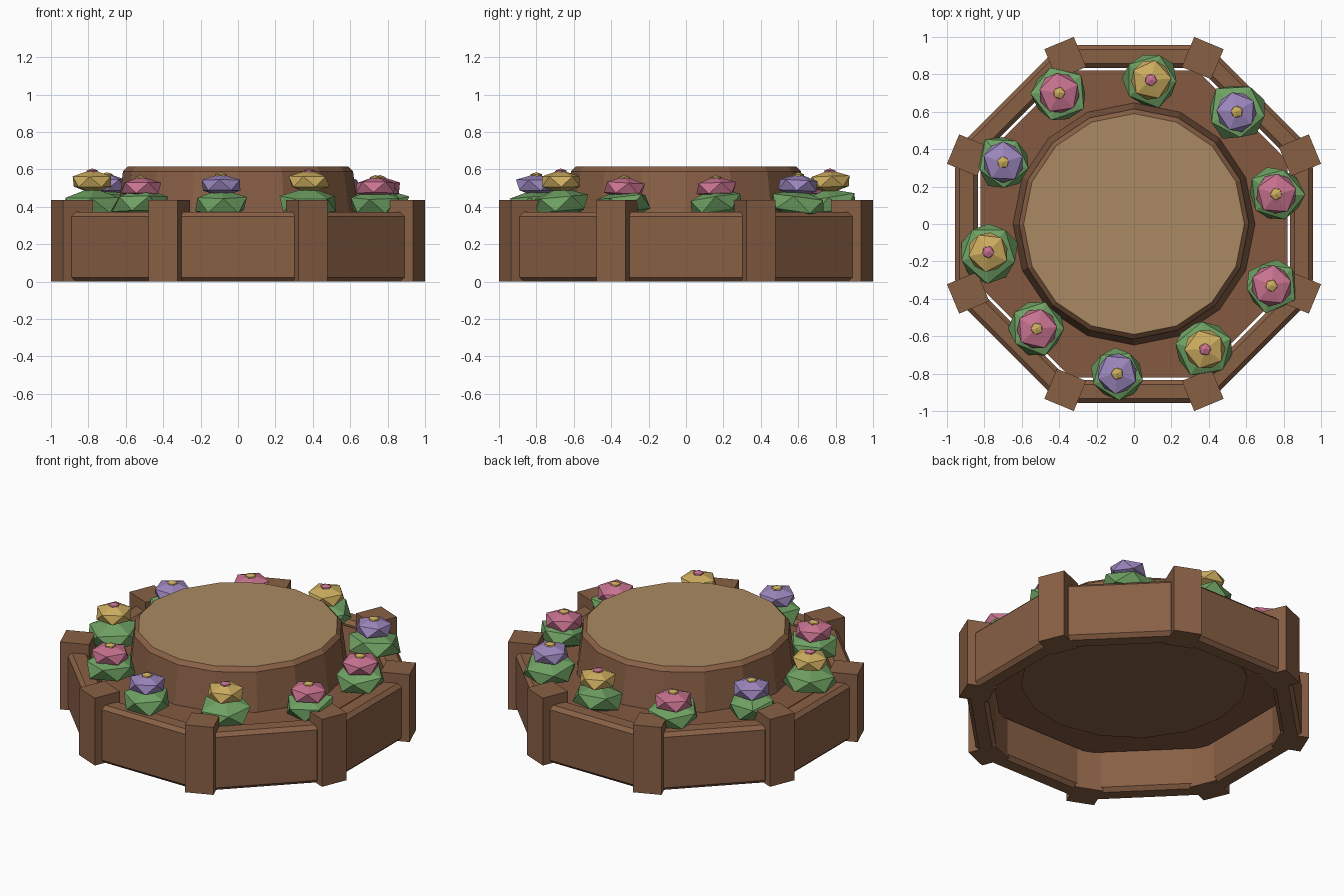
import bpy
import bmesh
import random
from math import pi, cos
from mathutils import Matrix, Vector

random.seed(4)
cube = bpy.data.objects.get("Cube")
if cube:
    bpy.data.objects.remove(cube, do_unlink=True)


def material(name, r, g, b):
    m = bpy.data.materials.new(name)
    m.use_nodes = True
    m.diffuse_color = (r, g, b, 1)
    m.node_tree.nodes["Principled BSDF"].inputs["Base Color"].default_value = (r, g, b, 1)
    return m


WOOD = material("brown wood", 0.25, 0.117, 0.06)
SOIL = material("brown soil", 0.23, 0.10, 0.052)
TAN = material("tan cut wood", 0.40, 0.255, 0.122)
LEAF = material("leaf green", 0.16, 0.36, 0.125)
PETALS = {
    "pink": material("pink petal", 0.58, 0.17, 0.28),
    "purple": material("purple petal", 0.33, 0.24, 0.51),
    "yellow": material("yellow petal", 0.61, 0.42, 0.115),
}


def finish(bm, name, *mats):
    bmesh.ops.recalc_face_normals(bm, faces=bm.faces)
    mesh = bpy.data.meshes.new(name)
    bm.to_mesh(mesh)
    bm.free()
    for m in mats:
        mesh.materials.append(m)
    ob = bpy.data.objects.new(name, mesh)
    bpy.context.scene.collection.objects.link(ob)
    return ob


def box(name, size, radius, angle, bevel=0.0):
    """Box standing on the ground, pushed outwards and turned about the centre."""
    bm = bmesh.new()
    bmesh.ops.create_cube(bm, size=1)
    bmesh.ops.scale(bm, vec=size, verts=bm.verts)
    if bevel:
        bmesh.ops.bevel(bm, geom=bm.edges[:], offset=bevel, segments=1, affect='EDGES')
    bmesh.ops.translate(bm, vec=(radius, 0, size[2] / 2), verts=bm.verts)
    bmesh.ops.rotate(bm, cent=(0, 0, 0), matrix=Matrix.Rotation(angle, 3, 'Z'), verts=bm.verts)
    return finish(bm, name, WOOD)


def lathe(name, profile, sides, start, *mats):
    """Closed solid with flat caps from (radius, height) rings."""
    bm = bmesh.new()
    rings = []
    for r, z in profile:
        rings.append([bm.verts.new(Matrix.Rotation(start + 2 * pi * i / sides, 3, 'Z') @ Vector((r, 0, z)))
                      for i in range(sides)])
    for a, b in zip(rings, rings[1:]):
        for i in range(sides):
            j = (i + 1) % sides
            bm.faces.new((a[i], a[j], b[j], b[i]))
    bm.faces.new(rings[0])
    top = bm.faces.new(rings[-1])
    top.material_index = len(mats) - 1
    return finish(bm, name, *mats)


def blob(name, mat, centre, radius, height, tilt=0.0, jitter=0.0):
    """Squashed twenty-sided clump with a vertex on top."""
    bm = bmesh.new()
    bmesh.ops.create_icosphere(bm, subdivisions=1, radius=1)
    for v in bm.verts:
        v.co *= 1 + random.uniform(-jitter, jitter)
        v.co = Vector((v.co.x * radius, v.co.y * radius, v.co.z * height))
    turn = (Matrix.Rotation(random.uniform(-tilt, tilt), 3, 'X')
            @ Matrix.Rotation(random.uniform(0, 2 * pi), 3, 'Z'))
    bmesh.ops.rotate(bm, cent=(0, 0, 0), matrix=turn, verts=bm.verts)
    bmesh.ops.translate(bm, vec=centre, verts=bm.verts)
    return finish(bm, name, mat)


# Eight wall planks and eight corner posts
for k in range(8):
    box(f"wall_plank_{k + 1}", (0.122, 0.65, 0.372), 0.895, k * pi / 4, bevel=0.023)
    box(f"corner_post_{k + 1}", (0.174, 0.17, 0.435), 0.96, (k + 0.5) * pi / 4)

# Octagonal soil slab
soil_radius = 0.82 / cos(pi / 8)
lathe("soil", [(soil_radius, 0.25), (soil_radius, 0.345)], 8, pi / 8, SOIL)

# Central stump with a chamfered rim and a pale cut top
lathe("stump", [(0.665, 0.245), (0.647, 0.345), (0.615, 0.59), (0.59, 0.615)], 16, 0, WOOD, TAN)

# Ring of flowers: colour, position, leaf radius
FLOWERS = [
    ("pink", -0.40, 0.70, 0.165), ("yellow", 0.09, 0.77, 0.165),
    ("purple", 0.55, 0.60, 0.17), ("pink", 0.76, 0.16, 0.165),
    ("pink", 0.735, -0.33, 0.155), ("yellow", 0.38, -0.67, 0.17),
    ("purple", -0.09, -0.80, 0.15), ("pink", -0.52, -0.56, 0.16),
    ("yellow", -0.78, -0.15, 0.175), ("purple", -0.70, 0.33, 0.16),
]
LIFT = {"pink": 0.50, "purple": 0.515, "yellow": 0.535}
for n, (colour, x, y, leaf) in enumerate(FLOWERS, 1):
    z = LIFT[colour]
    blob(f"flower_leaves_{n}", LEAF, (x, y, 0.415), leaf, 0.085, tilt=0.15, jitter=0.08)
    blob(f"flower_petals_{n}", PETALS[colour], (x, y, z), 0.12, 0.063, tilt=0.06, jitter=0.03)
    heart = PETALS["pink" if colour == "yellow" else "yellow"]
    blob(f"flower_heart_{n}", heart, (x, y, z + 0.05), 0.036, 0.02)
